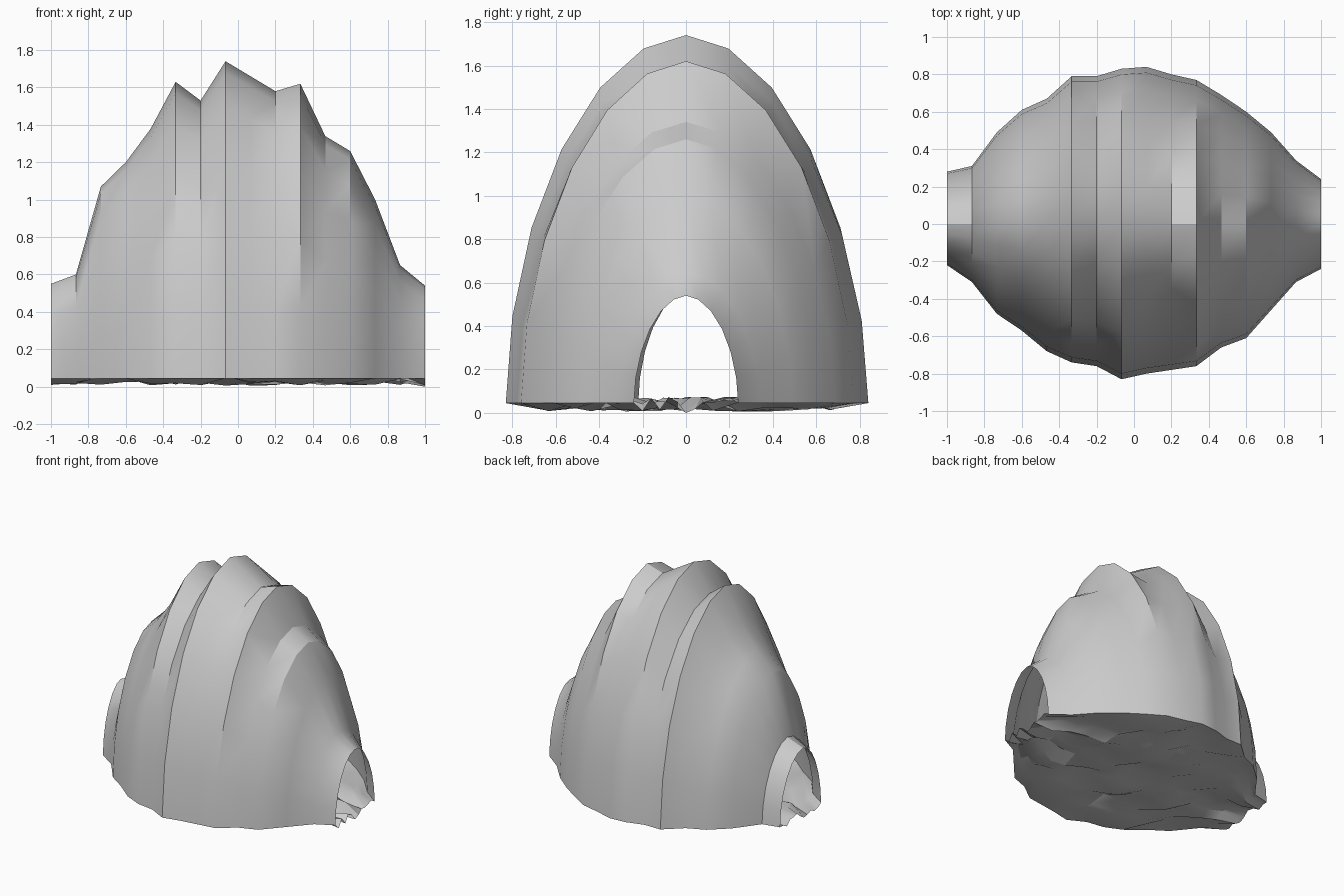
import bpy, bmesh, math, random

random.seed(4)
cube = bpy.data.objects.get("Cube")
if cube:
    bpy.data.objects.remove(cube, do_unlink=True)

stone = bpy.data.materials.new("pale grey stone")
stone.use_nodes = True
stone.diffuse_color = (0.6, 0.6, 0.6, 1)
stone.node_tree.nodes["Principled BSDF"].inputs["Base Color"].default_value = (0.6, 0.6, 0.6, 1)

# Arch stations along x: crest height, half width to the back, half width to the front
STATIONS = [
    (0.55, 0.28, 0.22), (0.60, 0.31, 0.31), (1.07, 0.49, 0.48), (1.20, 0.61, 0.57),
    (1.38, 0.67, 0.68), (1.63, 0.79, 0.74), (1.53, 0.79, 0.76), (1.74, 0.83, 0.83),
    (1.66, 0.84, 0.80), (1.58, 0.80, 0.78), (1.62, 0.77, 0.76), (1.34, 0.69, 0.66),
    (1.26, 0.60, 0.61), (1.00, 0.49, 0.46), (0.65, 0.34, 0.31), (0.54, 0.24, 0.24),
]
SEGS = 12
BASE = 0.045
STEP = 2 / (len(STATIONS) - 1)


def arch(i):
    """Points of one arch, from the front foot over the crest to the back foot."""
    height, back, front = STATIONS[i]
    points = []
    for j in range(SEGS + 1):
        a = math.pi * (j / SEGS - 0.5)
        side = back if a > 0 else front
        y = math.copysign(side * abs(math.sin(a)) ** 1.07, a)
        z = BASE + (height - BASE) * max(math.cos(a), 0) ** 1.07
        points.append((-1 + i * STEP, y, z))
    return points


def finish(name, bm):
    mesh = bpy.data.meshes.new(name)
    bm.to_mesh(mesh)
    bm.free()
    mesh.materials.append(stone)
    obj = bpy.data.objects.new(name, mesh)
    bpy.context.collection.objects.link(obj)
    bpy.ops.object.select_all(action='DESELECT')
    obj.select_set(True)
    bpy.context.view_layer.objects.active = obj
    bpy.ops.object.shade_smooth_by_angle(angle=math.radians(30))


def skin(bm, rows, flip):
    for a, b in zip(rows, rows[1:]):
        for j in range(SEGS):
            quad = [a[j], b[j], b[j + 1], a[j + 1]]
            bm.faces.new(quad[::-1] if flip else quad)


# Domed tunnel shell, open at both ends
bm = bmesh.new()
skin(bm, [[bm.verts.new(p) for p in arch(i)] for i in range(len(STATIONS))], False)
finish("cave_shell", bm)

# Rough floor, meeting the feet of the arches
bm = bmesh.new()
rows = []
for i, (height, back, front) in enumerate(STATIONS):
    row = []
    for j in range(SEGS + 1):
        edge = j in (0, SEGS)
        z = BASE if edge else random.uniform(0.005, 0.075)
        row.append(bm.verts.new((-1 + i * STEP, -front + (back + front) * j / SEGS, z)))
    rows.append(row)
rows[-1][6].co.z = 0
skin(bm, rows, True)
finish("cave_floor", bm)
